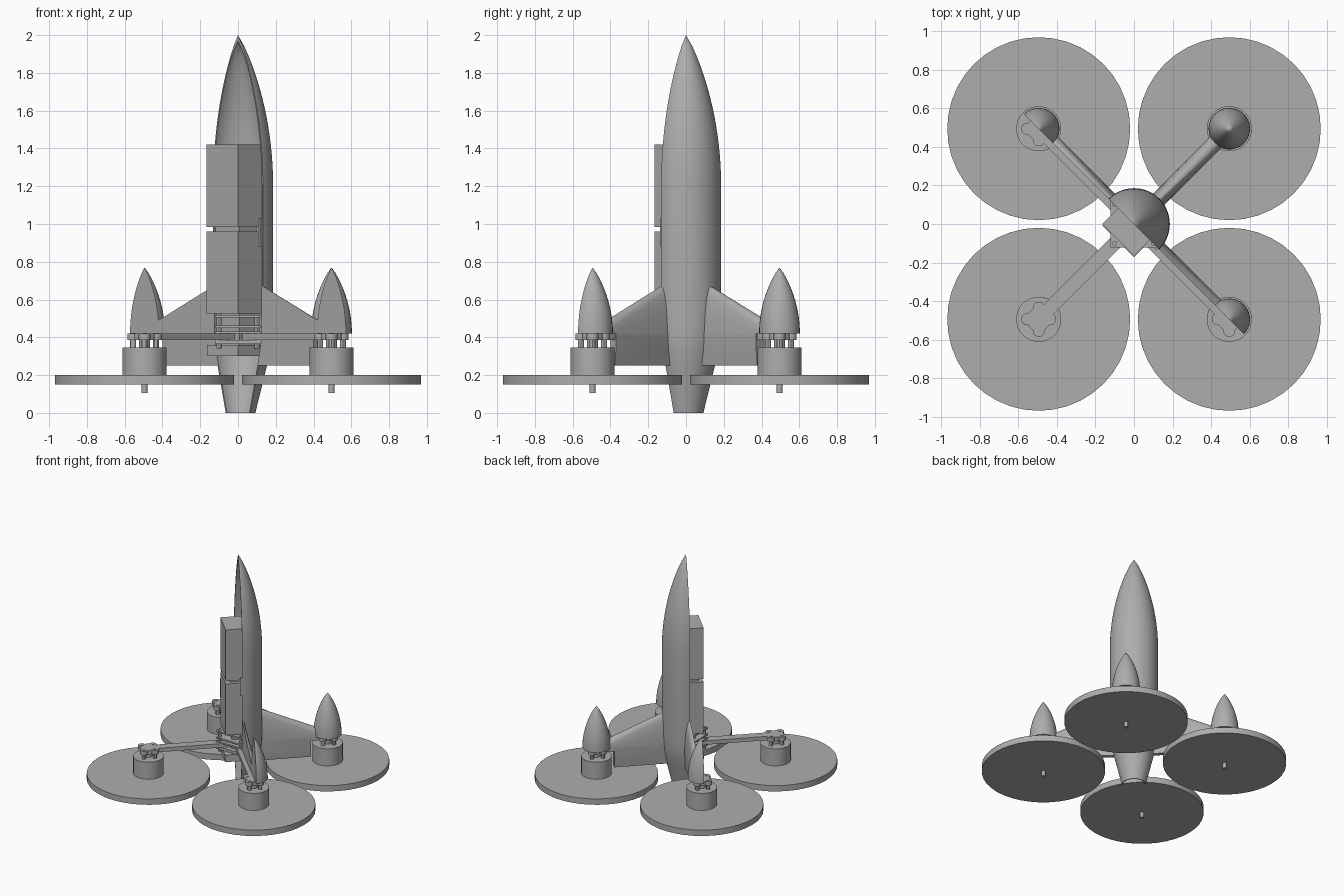
import bpy, bmesh, math
from mathutils import Matrix, Vector

old = bpy.data.objects.get("Cube")
if old:
    bpy.data.objects.remove(old, do_unlink=True)

GREY = bpy.data.materials.new("plain grey")
GREY.use_nodes = True
color = (0.42, 0.42, 0.42, 1)
GREY.diffuse_color = color
GREY.node_tree.nodes["Principled BSDF"].inputs["Base Color"].default_value = color

ARM = 0.70          # distance of each motor from the middle
D45 = math.pi / 4


def turn(angle):
    return Matrix.Rotation(angle, 4, 'Z')


def finish(bm, name, matrix=Matrix.Identity(4), smooth=True):
    bmesh.ops.recalc_face_normals(bm, faces=bm.faces)
    bm.transform(matrix)
    mesh = bpy.data.meshes.new(name)
    bm.to_mesh(mesh)
    bm.free()
    mesh.materials.append(GREY)
    ob = bpy.data.objects.new(name, mesh)
    bpy.context.collection.objects.link(ob)
    if smooth:
        bpy.ops.object.select_all(action='DESELECT')
        ob.select_set(True)
        bpy.context.view_layer.objects.active = ob
        bpy.ops.object.shade_smooth_by_angle(angle=math.radians(30))
    return ob


def box(name, x, y, z, matrix):
    """Box from (min, max) ranges."""
    bm = bmesh.new()
    bmesh.ops.create_cube(bm, size=1)
    for v in bm.verts:
        v.co = [r[0] + (c + 0.5) * (r[1] - r[0]) for r, c in zip((x, y, z), v.co)]
    finish(bm, name, matrix, False)


def add_disc(bm, r, z0, z1, x=0, y=0, seg=24):
    bmesh.ops.create_cone(bm, cap_ends=True, segments=seg, radius1=r, radius2=r,
                          depth=z1 - z0, matrix=Matrix.Translation((x, y, (z0 + z1) / 2)))


def lathe(name, points, matrix, start=0, sweep=math.tau, steps=40, closed=False):
    """Revolve (radius, z) points, capping a partial sweep."""
    bm = bmesh.new()
    vs = [bm.verts.new((r * math.cos(start), r * math.sin(start), z)) for r, z in points]
    loop = vs + vs[:1] if closed else vs
    # no edge lies on the axis
    es = [bm.edges.new((a, b)) for a, b in zip(loop, loop[1:])
          if a.co.xy.length > 1e-6 or b.co.xy.length > 1e-6]
    bmesh.ops.spin(bm, geom=vs + es, angle=sweep, steps=steps,
                   axis=(0, 0, 1), cent=(0, 0, 0))
    bmesh.ops.remove_doubles(bm, verts=bm.verts, dist=1e-5)
    bmesh.ops.holes_fill(bm, edges=[e for e in bm.edges if e.is_boundary], sides=0)
    finish(bm, name, matrix)


def hull(name, points, matrix):
    bm = bmesh.new()
    for p in points:
        bm.verts.new(p)
    res = bmesh.ops.convex_hull(bm, input=bm.verts)
    junk = [v for v in bm.verts if not v.link_faces]
    bmesh.ops.delete(bm, geom=junk, context='VERTS')
    bmesh.ops.dissolve_limit(bm, angle_limit=0.01, verts=bm.verts, edges=bm.edges)
    finish(bm, name, matrix)


# Half body shell: tapered tail, straight tube, pointed nose
outer = [(0.092, 0), (0.153, 0.25), (0.172, 0.33), (0.182, 0.4), (0.186, 0.48), (0.186, 1.2)]
NOSE = 14
for i in range(1, NOSE + 1):
    t = i / NOSE
    outer.append((0.186 * (1 - t ** 2.0) ** 0.88, 1.2 + 0.8 * t))
outer[-1] = (0, 2.0)
inner = [(max(r - 0.008, 0), z) for r, z in outer[:-2]] + [(0, 1.97)]
lathe("half_body_shell", outer + inner[::-1], Matrix.Identity(4),
      -D45, math.pi, 32, closed=True)


# Fins: rounded upper part, flat lower part; sides are lateral limits
def fin(name, angle, sides):
    lo, hi = sides
    pts = []
    for s, top in ((0.176, 0.675), (0.63, 0.475)):
        for i in range(13):
            a = math.pi * i / 12
            w = 0.042 * math.cos(a)
            pts.append((s, min(max(w, lo), hi), 0.42 + (top - 0.42) * math.sin(a)
                        if lo <= w + 1e-6 and w - 1e-6 <= hi else 0.42))
    hull(name + "_upper", pts, turn(angle))
    hull(name + "_lower", [(s, w * k, z) for z, k in ((0.42, 1), (0.34, 0.97), (0.25, 0.75))
                           for s in (0.178 if z > 0.3 else 0.15, 0.565) for w in sides],
         turn(angle))


# Nacelle outline
cone = [(0, 0.42)] + [(0.108 * (1 - (i / 12) ** 2) ** 0.9, 0.42 + 0.35 * i / 12)
                      for i in range(12)] + [(0, 0.77)]

corners = {"back_left": (D45, (-0.042, 0.042)), "back_right": (3 * D45, (-0.042, 0)),
           "front_right": (5 * D45, None), "front_left": (-D45, (0, 0.042))}

for name, (angle, sides) in corners.items():
    place = turn(angle) @ Matrix.Translation((ARM, 0, 0))
    flat = place @ turn(-angle)

    # Rotor disc, motor can and shaft
    for part, r, z0, z1, seg in (("rotor_disc", 0.475, 0.15, 0.20, 40),
                                 ("motor", 0.117, 0.20, 0.345, 40),
                                 ("shaft", 0.016, 0.105, 0.15, 16)):
        bm = bmesh.new()
        add_disc(bm, r, z0, z1, seg=seg)
        finish(bm, f"{name}_{part}", flat)

    # Lobed motor mount with spacers and screws
    bm = bmesh.new()
    add_disc(bm, 0.062, 0.385, 0.42)
    add_disc(bm, 0.03, 0.34, 0.385)
    for k in range(4):
        x, y = 0.06 * math.cos(k * 2 * D45), 0.06 * math.sin(k * 2 * D45)
        add_disc(bm, 0.031, 0.385, 0.42, x, y)
        add_disc(bm, 0.016, 0.34, 0.385, x, y, 12)
        add_disc(bm, 0.013, 0.42, 0.424, x, y, 12)
    finish(bm, f"{name}_motor_mount", flat)

    # Arm
    box(f"{name}_arm", (0.0, ARM - 0.03), (-0.035, 0.035), (0.386, 0.419), turn(angle))

    # Fin and nacelle, full or halved
    if sides:
        fin(f"{name}_fin", angle, sides)
        full = sides[0] < 0 < sides[1]
        lathe(f"{name}_nacelle", cone, flat, -D45,
              math.tau if full else math.pi, 32 if full else 16)

# Battery packs and inner structure, set square to the cut plane
diag = turn(D45)
box("lower_battery", (-0.117, 0.06), (-0.117, 0.117), (0.525, 0.96), diag)
box("upper_battery", (-0.117, 0.06), (-0.117, 0.117), (0.985, 1.42), diag)
box("battery_spacer", (-0.08, 0.05), (-0.09, 0.09), (0.96, 0.985), diag)
box("hub_block", (-0.123, 0.08), (-0.123, 0.11), (0.30, 0.36), diag)
box("rim_connector", (-0.015, 0.005), (-0.178, -0.165), (0.88, 1.03), diag)

# Electronics stack
for name, z, h in (("hub_lower_plate", 0.365, 0.021), ("hub_upper_plate", 0.419, 0.012),
                   ("circuit_board_low", 0.45, 0.012), ("circuit_board_high", 0.505, 0.012)):
    box(name, (-0.122, 0.122), (-0.122, 0.122), (z, z + h), Matrix.Identity(4))
bm = bmesh.new()
for x in (-0.1, 0.1):
    for y in (-0.1, 0.1):
        add_disc(bm, 0.013, 0.34, 0.525, x, y, 12)
finish(bm, "board_standoffs")
box("stack_core", (-0.06, 0.06), (-0.07, 0.07), (0.36, 0.525), diag)
